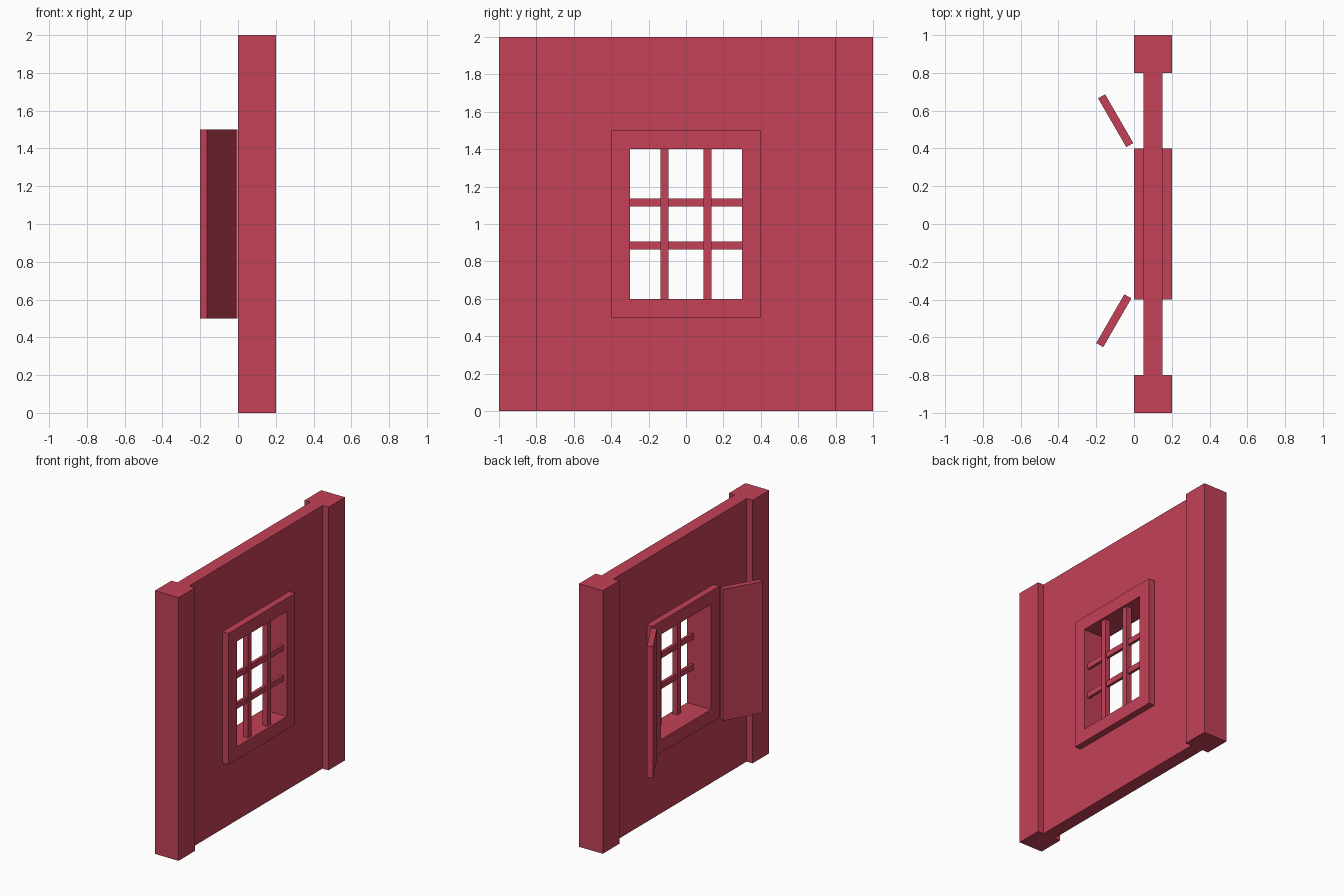
import bpy
import bmesh
from math import radians
from mathutils import Matrix, Vector

cube = bpy.data.objects.get("Cube")
if cube:
    bpy.data.objects.remove(cube, do_unlink=True)

# Single flat colour
red = bpy.data.materials.new("rose red")
red.use_nodes = True
colour = (0.55, 0.053, 0.097, 1)
red.diffuse_color = colour
red.node_tree.nodes["Principled BSDF"].inputs["Base Color"].default_value = colour


def finish(name, bm):
    bmesh.ops.recalc_face_normals(bm, faces=bm.faces)
    mesh = bpy.data.meshes.new(name)
    bm.to_mesh(mesh)
    bm.free()
    mesh.materials.append(red)
    obj = bpy.data.objects.new(name, mesh)
    bpy.context.collection.objects.link(obj)
    return obj


def box(name, centre, size, turn=0):
    bm = bmesh.new()
    bmesh.ops.create_cube(bm, size=1, matrix=Matrix.Diagonal((*size, 1)))
    obj = finish(name, bm)
    obj.location = centre
    obj.rotation_euler.z = radians(turn)
    return obj


def ring(name, outer, inner, x0, x1):
    """Rectangular panel with a rectangular hole; bounds are y0, y1, z0, z1."""
    bm = bmesh.new()
    loops = []
    for y0, y1, z0, z1 in (outer, inner):
        corners = ((y0, z0), (y1, z0), (y1, z1), (y0, z1))
        loops.append([bm.verts.new((x0, y, z)) for y, z in corners])
    out, hole = loops
    faces = []
    for i in range(4):
        j = (i + 1) % 4
        faces.append(bm.faces.new((out[i], out[j], hole[j], hole[i])))
    extruded = bmesh.ops.extrude_face_region(bm, geom=faces, use_keep_orig=True)
    moved = [v for v in extruded["geom"] if isinstance(v, bmesh.types.BMVert)]
    bmesh.ops.translate(bm, vec=Vector((x1 - x0, 0, 0)), verts=moved)
    return finish(name, bm)


# Wall panel and the thicker window frame set into it
frame_bounds = (-0.4, 0.4, 0.5, 1.5)
ring("wall_panel", (-0.8, 0.8, 0, 2), frame_bounds, 0.05, 0.15)
ring("window_frame", frame_bounds, (-0.3, 0.3, 0.6, 1.4), 0, 0.2)

# End posts and window bars
bar = 0.043
for side, label in ((-1, "front"), (1, "back")):
    box(label + "_post", (0.1, side * 0.9, 1), (0.2, 0.2, 2))
    box(label + "_upright_bar", (0.16, side * 0.116, 1), (bar, bar, 0.8))
for side, label in ((-1, "lower"), (1, "upper")):
    box(label + "_cross_bar", (0.16, 0, 1 + side * 0.116), (0.022, 0.6, bar))

# Open shutters
shutter = (bar, 0.298, 1)
box("back_shutter", (-0.097, 0.547, 1), shutter, 30)
box("front_shutter", (-0.107, -0.512, 1), shutter, -30)
